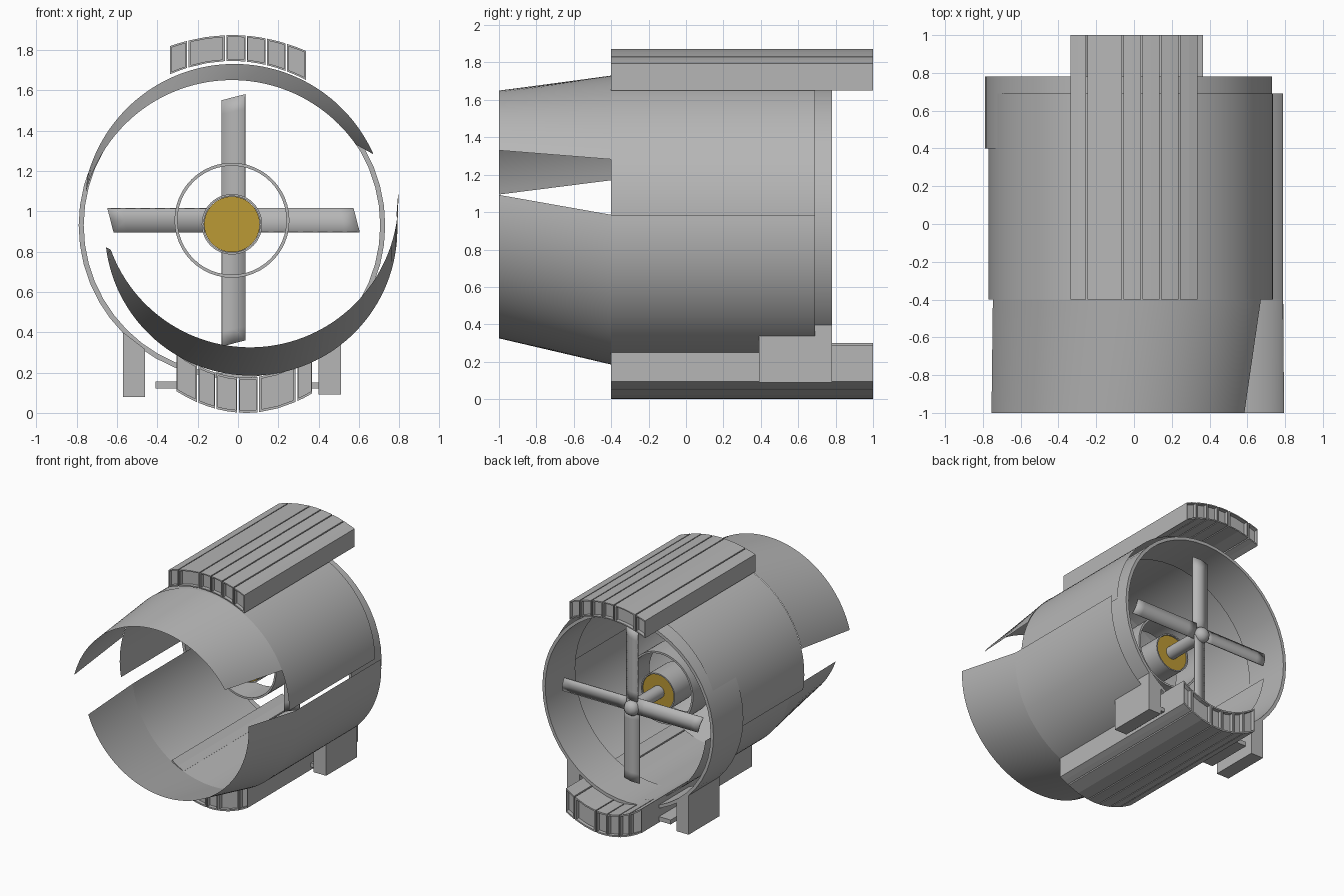
import bpy, bmesh, math
from mathutils import Vector

if "Cube" in bpy.data.objects:
    bpy.data.objects.remove(bpy.data.objects["Cube"])


def material(name, color):
    m = bpy.data.materials.new(name)
    m.diffuse_color = (*color, 1)
    m.use_nodes = True
    m.node_tree.nodes["Principled BSDF"].inputs["Base Color"].default_value = m.diffuse_color
    return m


GREY = material("metal_grey", (0.47, 0.47, 0.47))
GOLD = material("gold", (0.5, 0.32, 0.035))


def make(name, verts, faces, mat=GREY, thick=0.0, smooth=True):
    me = bpy.data.meshes.new(name)
    me.from_pydata(verts, [], faces)
    me.materials.append(mat)
    ob = bpy.data.objects.new(name, me)
    bpy.context.collection.objects.link(ob)
    bm = bmesh.new()
    bm.from_mesh(me)
    bmesh.ops.remove_doubles(bm, verts=bm.verts, dist=1e-5)
    bmesh.ops.recalc_face_normals(bm, faces=bm.faces)
    bm.to_mesh(me)
    bm.free()
    if thick:
        s = ob.modifiers.new("wall", 'SOLIDIFY')
        s.thickness = thick
        s.offset = -1
    if smooth:
        bpy.ops.object.select_all(action='DESELECT')
        ob.select_set(True)
        bpy.context.view_layer.objects.active = ob
        bpy.ops.object.shade_smooth_by_angle(angle=math.radians(35))
    return ob


def arc_loft(name, sections, n=64, mat=GREY):
    """Sheet through arcs given as (y, centre x, centre z, radius, start deg, end deg)."""
    verts, faces = [], []
    for y, cx, cz, r, a0, a1 in sections:
        for i in range(n + 1):
            a = math.radians(a0 + (a1 - a0) * i / n)
            verts.append((cx + r * math.cos(a), y, cz + r * math.sin(a)))
    for s in range(len(sections) - 1):
        for i in range(n):
            k = s * (n + 1) + i
            faces.append((k, k + 1, k + n + 2, k + n + 1))
    return make(name, verts, faces, mat)


def turned(name, profile, mat=GREY, cx=-0.03, cz=0.935):
    """Round part along y from (y, radius) points."""
    return arc_loft(name, [(y, cx, cz, r, 0, 360) for y, r in profile], 48, mat)


def box(name, x0, x1, y0, y1, z0, top0, top1):
    """Box whose top slopes from top0 at x0 to top1 at x1."""
    v = [(x, y, z) for x, t in ((x0, top0), (x1, top1)) for y in (y0, y1) for z in (z0, t)]
    f = [(0, 1, 3, 2), (4, 6, 7, 5), (0, 4, 5, 1), (2, 3, 7, 6), (0, 2, 6, 4), (1, 5, 7, 3)]
    return make(name, v, f, smooth=False)


# Upper shell: main half cylinder and tapering front cowl
arc_loft("upper_shell", [(y, -0.018, 0.975, 0.753, 0, 190) for y in (-0.4, 0.69)])
arc_loft("upper_front_cowl", [(-1, -0.03, 0.90, 0.75, 35, 165), (-0.4, -0.018, 0.975, 0.755, 24, 165)])

# Lower shell, offset to the right, with its front cowl
arc_loft("lower_shell", [(y, 0.065, 0.91, 0.725, -173, 6) for y in (-0.4, 0.69)])
arc_loft("lower_front_cowl", [(-1, 0.06, 1.06, 0.735, -160, 2.5), (-0.4, 0.065, 0.91, 0.725, -173, 6)])

# Rear shroud ring
turned("rear_ring", [(0.4, 0.76), (0.78, 0.76), (0.78, 0.735), (0.4, 0.735), (0.4, 0.76)], cz=0.93)


# Rows of square tubes on the top and bottom, closed just inside each end
def tube_row(name, xs, outer, inner):
    g = 0.004
    verts, faces = [], []
    ends = (-0.4, -0.37, 0.97, 1.0)
    for x0, x1 in zip(xs, xs[1:]):
        x0, x1 = x0 + g, x1 - g
        xm = (x0 + x1) / 2
        loop = [(x0, outer(x0)), (xm, outer(xm)), (x1, outer(x1)),
                (x1, inner(x1)), (xm, inner(xm)), (x0, inner(x0))]
        cx, cz = xm, (outer(xm) + inner(xm)) / 2
        rim = [(cx + (x - cx) * 0.86, cz + (z - cz) * 0.86) for x, z in loop]
        b, n = len(verts), 6
        rings = [(ends[1], rim), (ends[0], rim), (ends[0], loop),
                 (ends[3], loop), (ends[3], rim), (ends[2], rim)]
        for y, pts in rings:
            verts += [(x, y, z) for x, z in pts]
        for r in range(len(rings) - 1):
            k = b + r * n
            faces += [(k + i, k + (i + 1) % n, k + n + (i + 1) % n, k + n + i) for i in range(n)]
        faces += [tuple(range(b, b + n)), tuple(range(b + 5 * n, b + 6 * n))]
    return make(name, verts, faces, smooth=False)


tube_row("top_tubes", [-0.34, -0.25, -0.06, 0.04, 0.14, 0.24, 0.34],
         lambda x: 1.873 - 0.58 * (x + 0.03) ** 2,
         lambda x: 1.745 - 0.70 * (x + 0.03) ** 2)
tube_row("bottom_tubes", [-0.31, -0.20, -0.11, 0.0, 0.10, 0.29, 0.37],
         lambda x: 0.9 * (x - 0.04) ** 2,
         lambda x: 0.175 + 1.05 * (x - 0.04) ** 2)

# Feet and small side plates
box("left_foot", -0.57, -0.46, 0.39, 0.78, 0.08, 0.40, 0.315)
box("right_foot", 0.40, 0.51, 0.39, 0.78, 0.09, 0.315, 0.40)
box("left_plate", -0.41, -0.30, 0.40, 0.78, 0.12, 0.155, 0.155)
box("right_plate", 0.35, 0.41, 0.40, 0.78, 0.12, 0.15, 0.15)

# Inner tube, motor housing, gold cap, shaft and hub
turned("inner_tube", [(0.12, 0.285), (0.36, 0.285), (0.36, 0.27), (0.12, 0.27), (0.12, 0.285)], cz=0.955)
turned("motor_housing", [(0.16, 0.15), (0.40, 0.15), (0.40, 0.14), (0.16, 0.14), (0.16, 0.15)])
turned("gold_cap", [(0.15, 0.0), (0.15, 0.138), (0.39, 0.138), (0.39, 0.0)], GOLD)
turned("shaft", [(0.39, 0.05), (0.72, 0.05)])
turned("hub", [(0.66, 0.0), (0.66, 0.055), (0.74, 0.06), (0.765, 0.045), (0.78, 0.02), (0.78, 0.0)])

# Four nearly flat propeller blades with slanted tips
for k in range(4):
    a = k * math.pi / 2
    out = Vector((math.cos(a), 0, math.sin(a)))
    side = Vector((-math.sin(a), 0, math.cos(a)))
    centre = Vector((-0.022, 0.72, 0.955))
    verts, faces, n = [], [], 8
    for i in range(n + 1):
        t = i / n
        for s in (-1, 0, 1):
            p = centre + out * (0.04 + 0.57 * t - 0.015 * s * t) + side * (0.06 * s)
            p.y += 0.012 * s + (0.012 if s == 0 else 0)
            verts.append(p)
    for i in range(n):
        for j in range(2):
            b = i * 3 + j
            faces.append((b, b + 1, b + 4, b + 3))
    make(f"propeller_blade_{k + 1}", verts, faces, thick=0.01)
